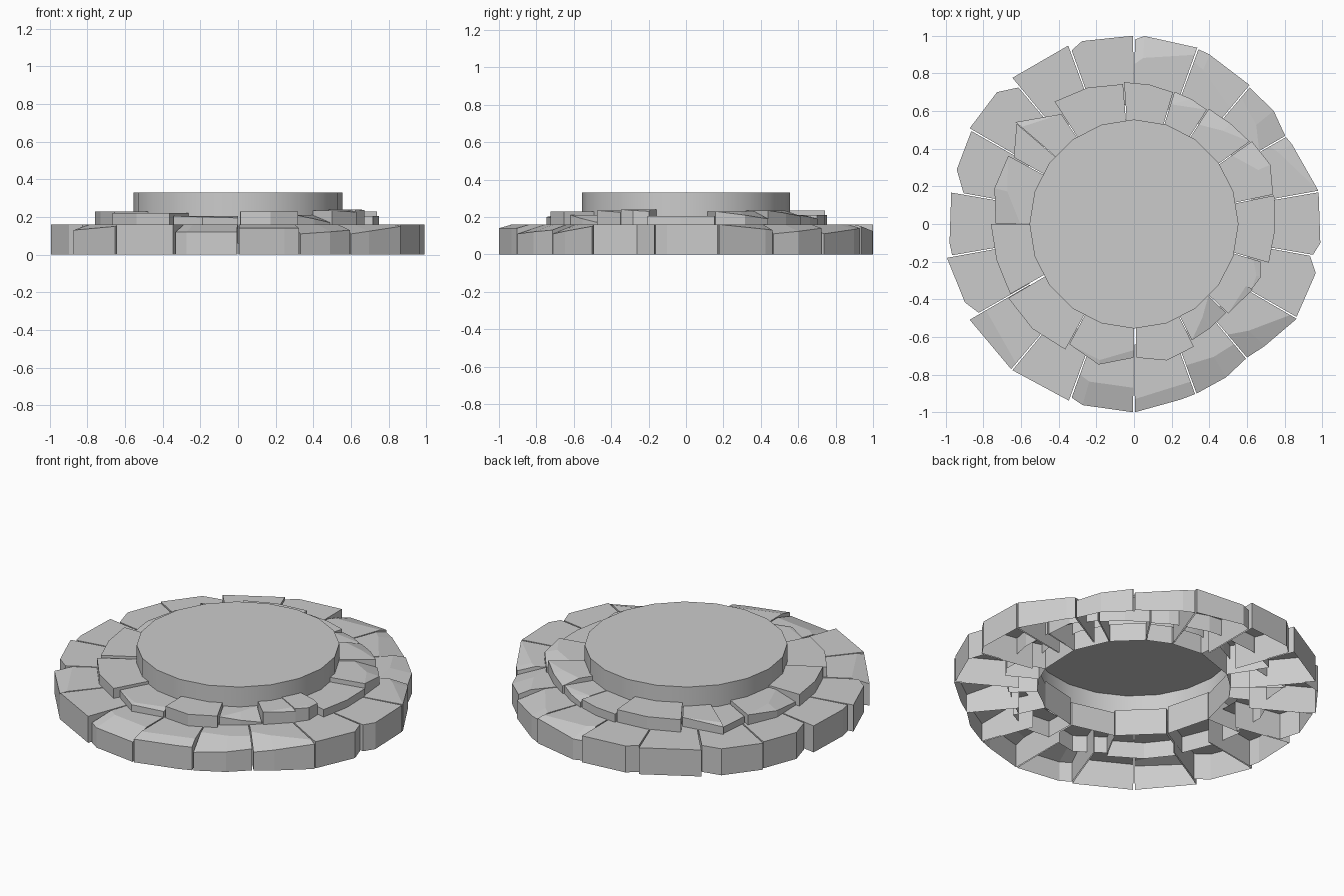
import bpy, bmesh
from math import radians, cos, sin

if "Cube" in bpy.data.objects:
    bpy.data.objects.remove(bpy.data.objects["Cube"])


def finish(bm, name, smooth=False):
    mesh = bpy.data.meshes.new(name)
    bm.to_mesh(mesh)
    bm.free()
    obj = bpy.data.objects.new(name, mesh)
    bpy.context.collection.objects.link(obj)
    if smooth:
        bpy.context.view_layer.objects.active = obj
        obj.select_set(True)
        bpy.ops.object.shade_smooth_by_angle()
        obj.select_set(False)
    return obj


def polar(a, r, z):
    return (r * cos(radians(a)), r * sin(radians(a)), z)


def stone(name, outer, r_in, z0, top, open_back):
    """Chipped wedge: hull of an outer polyline (angle, radius, edge height), open below."""
    bm = bmesh.new()
    pts = []
    for a, r, z in outer:
        pts += [polar(a, r, z0), polar(a, r, min(z, top))]
        if z < top - 0.002:                       # sloped chip up to the flat top
            pts.append(polar(a, r - 3 * (top - z) - 0.01, top))
    for a in (outer[0][0], outer[-1][0]):
        pts += [polar(a, r_in, z0), polar(a, r_in, top)]
    verts = [bm.verts.new(p) for p in pts]
    bmesh.ops.convex_hull(bm, input=verts)
    bmesh.ops.delete(bm, geom=[v for v in bm.verts if not v.link_faces], context='VERTS')
    bmesh.ops.dissolve_limit(bm, angle_limit=radians(2), verts=bm.verts, edges=bm.edges)
    bmesh.ops.recalc_face_normals(bm, faces=bm.faces)
    mid = radians((outer[0][0] + outer[-1][0]) / 2)
    hidden = [f for f in bm.faces if f.normal.z < -0.9 or
              (open_back and f.normal.x * cos(mid) + f.normal.y * sin(mid) < -0.8)]
    bmesh.ops.delete(bm, geom=hidden, context='FACES')
    return finish(bm, name)


# Lower ring: middle point fraction, three radii, edge heights at both ends
lower = [
    (.20, .965, .995, .995, .16, .16),
    (.85, .995, .94, .93, .16, .13),
    (.45, .93, .955, .95, .11, .14),
    (.80, .96, .985, .99, .11, .14),
    (.85, .995, 1.00, .98, .15, .12),
    (.80, 1.00, 1.01, .98, .16, .16),
    (.45, 1.01, .985, 1.01, .16, .16),
    (.30, .95, 1.01, 1.01, .16, .16),
    (.65, .995, .985, .92, .16, .16),
    (.80, .985, .985, .98, .16, .16),
    (.75, 1.01, .99, .95, .16, .16),
    (.55, 1.01, .99, 1.01, .13, .15),
    (.50, 1.01, .98, 1.00, .16, .16),
    (.20, .98, 1.00, 1.00, .12, .12),
    (.75, 1.00, .965, .96, .14, .14),
    (.55, .96, .95, .93, .11, .13),
    (.35, .93, .95, 1.00, .11, .15),
    (.75, .995, 1.00, .95, .16, .16),
]
for i, (f, r0, rm, r1, za, zb) in enumerate(lower):
    a, b = -9.75 + 20 * i, 9.75 + 20 * i
    stone("lower_stone", [(a, r0, za), (a + (b - a) * f, rm, za + (zb - za) * f), (b, r1, zb)],
          0.64, 0.0, 0.16, True)

# Upper ring: start angle, end angle, three radii, top height, edge drop
upper = [
    (-16, 11.5, .745, .75, .76, .205, 0),
    (12, 35, .755, .79, .765, .23, .04),
    (35.5, 57, .755, .74, .73, .235, .03),
    (57.5, 73, .72, .73, .735, .21, .02),
    (73.5, 94, .73, .745, .755, .21, 0),
    (94.5, 123, .745, .765, .775, .235, 0),
    (123.5, 139.3, .70, .74, .83, .215, .01),
    (139.5, 151, .82, .77, .73, .20, 0),
    (151.5, 179.7, .76, .765, .735, .22, .04),
    (180, 209.5, .76, .755, .755, .23, 0),
    (210.5, 241.3, .775, .775, .76, .22, 0),
    (241.7, 270, .725, .77, .71, .205, .01),
    (271, 296, .71, .745, .725, .23, 0),
    (296.5, 316, .69, .685, .68, .21, .04),
    (316.5, 331, .69, .70, .72, .235, .01),
    (331, 343.5, .715, .73, .70, .24, .01),
]
for a, b, r0, rm, r1, top, drop in upper:
    stone("upper_stone", [(a, r0, top), ((a + b) / 2, rm, top - drop * .5), (b, r1, top - drop)],
          0.53, 0.06, top, False)

# Central round platform, hollow underneath
bm = bmesh.new()
bmesh.ops.create_cone(bm, cap_ends=True, segments=20, radius1=0.555, radius2=0.555, depth=0.18)
bmesh.ops.translate(bm, verts=bm.verts, vec=(0, 0, 0.24))
bmesh.ops.delete(bm, geom=[f for f in bm.faces if f.normal.z < -0.9], context='FACES')
finish(bm, "round_platform", smooth=True)
